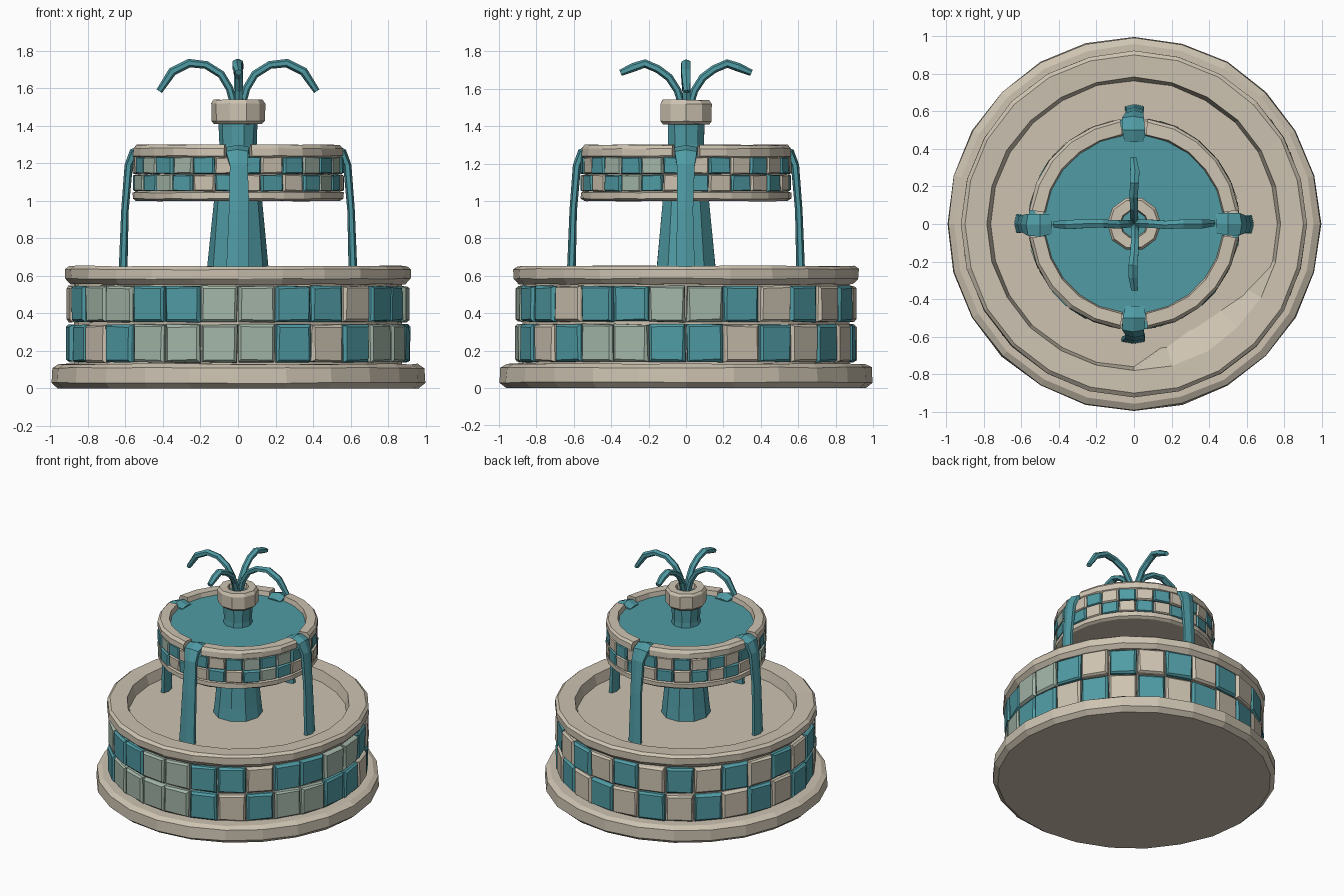
import bpy, bmesh, math, random
from mathutils import Vector, Matrix

random.seed(4)
TAU = math.tau

cube = bpy.data.objects.get("Cube")
if cube:
    bpy.data.objects.remove(cube, do_unlink=True)


def material(name, rgb):
    m = bpy.data.materials.new(name)
    m.use_nodes = True
    m.diffuse_color = (*rgb, 1)
    bsdf = next(n for n in m.node_tree.nodes if n.type == 'BSDF_PRINCIPLED')
    bsdf.inputs["Base Color"].default_value = (*rgb, 1)
    bsdf.inputs["Roughness"].default_value = 0.8
    return m


stone = material("sand stone", (0.61, 0.545, 0.44))
teal = material("teal water", (0.08, 0.33, 0.375))
sage = material("sage tile", (0.37, 0.47, 0.395))


def finish(name, bm, mats):
    bmesh.ops.recalc_face_normals(bm, faces=bm.faces[:])
    me = bpy.data.meshes.new(name)
    bm.to_mesh(me)
    bm.free()
    for m in mats:
        me.materials.append(m)
    ob = bpy.data.objects.new(name, me)
    bpy.context.collection.objects.link(ob)
    return ob


def lathe(name, profile, sides, mat, ring=False, arc=None, jitter=0.0, shape=None):
    """Turn an (r, z) profile; ring closes the profile, arc limits the sweep."""
    bm = bmesh.new()
    start, end = arc or (0, TAU)
    loops = []
    for i in range(sides + (1 if arc else 0)):
        a = start + (end - start) * i / sides
        loop = []
        for r, z in profile:
            if shape:
                r = shape(r, a)
            r -= random.random() * jitter
            dz = random.uniform(-jitter, jitter) * 0.5 if z > 0 else 0
            loop.append(bm.verts.new((r * math.cos(a), r * math.sin(a), z + dz)))
        loops.append(loop)
    n = len(profile)
    spans = list(zip(loops, loops[1:])) + ([] if arc else [(loops[-1], loops[0])])
    for p, q in spans:
        for j in range(n if ring else n - 1):
            k = (j + 1) % n
            bm.faces.new((p[j], q[j], q[k], p[k]))
    if arc:
        bm.faces.new(loops[0])
        bm.faces.new(loops[-1])
    elif not ring:
        bm.faces.new([l[0] for l in loops])
        bm.faces.new([l[-1] for l in loops])
    return finish(name, bm, [mat])


def disc(name, r, z, sides, mat):
    bm = bmesh.new()
    bmesh.ops.create_circle(bm, cap_ends=True, segments=sides, radius=r,
                            matrix=Matrix.Translation((0, 0, z)))
    ob = finish(name, bm, [mat])
    if ob.data.polygons[0].normal.z < 0:
        ob.data.flip_normals()
    return ob


def sweep(name, path, angle, sides, mat, jitter=0.0):
    """Tube along (r, z, half width, half thickness) points, turned to an angle."""
    bm = bmesh.new()
    rot = Matrix.Rotation(angle, 3, 'Z')
    pts = [Vector((p[0], 0, p[1])) for p in path]
    loops = []
    for i, p in enumerate(path):
        t = (pts[min(i + 1, len(pts) - 1)] - pts[max(i - 1, 0)]).normalized()
        side = Vector((0, 1, 0))
        up = t.cross(side)
        shift = side * random.uniform(-jitter, jitter)
        loop = []
        for s in range(sides):
            a = TAU * (s + 0.5) / sides
            v = pts[i] + shift + side * p[2] * math.cos(a) + up * p[3] * math.sin(a)
            loop.append(bm.verts.new(rot @ v))
        loops.append(loop)
    for p, q in zip(loops, loops[1:]):
        for s in range(sides):
            k = (s + 1) % sides
            bm.faces.new((p[s], p[k], q[k], q[s]))
    bm.faces.new(loops[0])
    bm.faces.new(loops[-1])
    return finish(name, bm, [mat])


def tile_row(name, colours, radius, depth, z0, z1, gap, wobble):
    """A ring of slightly pillowed tiles, coloured by a string of N, T and S."""
    bm = bmesh.new()
    n = len(colours)
    for k, c in enumerate(colours):
        a = TAU * (k + 0.5) / n - TAU / 4
        h = radius * math.tan(math.pi / n) - gap
        w = lambda: random.uniform(-wobble, wobble)
        rot = Matrix.Rotation(a, 3, 'Z')
        out = radius + w()
        verts = []
        for r, f in ((radius - depth, 1), (out - wobble * 2, 1), (out, 0.88)):
            for sy, sz in ((-1, -1), (1, -1), (1, 1), (-1, 1)):
                z = (z0 + z1) / 2 + sz * f * (z1 - z0) / 2
                verts.append(bm.verts.new(rot @ Vector((r + w() * .4, sy * h * f + w() * .6, z + w() * .6))))
        faces = [verts[8:12], verts[3::-1]]
        for b in (0, 4):
            for s in range(4):
                k2 = (s + 1) % 4
                faces.append((verts[b + s], verts[b + k2], verts[b + 4 + k2], verts[b + 4 + s]))
        for f in faces:
            bm.faces.new(f).material_index = "NTS".index(c)
    return finish(name, bm, [stone, teal, sage])


# Plinth and tiled drum
lathe("plinth", [(0.965, 0), (1.0, 0.03), (0.995, 0.11), (0.96, 0.13)], 24, stone, jitter=0.006)
lathe("drum_wall", [(0.875, 0.12), (0.875, 0.57)], 28, stone)
tile_row("drum_tiles_upper", "STTNTTSS" + "TN" * 7 + "TSSTTS", 0.908, 0.05, 0.355, 0.545, 0.007, 0.007)
tile_row("drum_tiles_lower", "STNTSSTT" + "NT" * 7 + "TNTSSS", 0.908, 0.05, 0.14, 0.34, 0.007, 0.007)


# Basin rim, whose inner edge runs straight across at the front left
def straight_edge(r, a):
    off = (a + math.radians(55) + math.pi) % TAU - math.pi
    if r < 0.77 and abs(off) < math.radians(35):
        return r * math.cos(math.radians(35)) / math.cos(off)
    return r


lathe("basin_rim", [(0.895, 0.555), (0.925, 0.585), (0.925, 0.635), (0.905, 0.652),
                    (0.785, 0.648), (0.762, 0.555)], 24, stone, ring=True, jitter=0.006, shape=straight_edge)
disc("basin_water", 0.79, 0.567, 24, teal)

# Central column of water
lathe("water_column", [(0.178, 0.55), (0.165, 0.66), (0.132, 1.0), (0.102, 1.3),
                       (0.106, 1.41), (0.085, 1.5)], 10, teal, jitter=0.004)

# Upper bowl with its foot band, tiles and water
lathe("bowl_body", [(0.545, 1.0), (0.565, 1.012), (0.565, 1.045), (0.535, 1.055),
                    (0.535, 1.235), (0.45, 1.235)], 28, stone, jitter=0.004)
tile_row("bowl_tiles_upper", "TNTSTSTNTNTNTNTNTNTNTNTSTSTN", 0.56, 0.04, 1.145, 1.235, 0.004, 0.005)
tile_row("bowl_tiles_lower", "NTNTSTNTNTNTNTNTNTNTNTSTSTNT", 0.56, 0.04, 1.052, 1.14, 0.004, 0.005)
disc("bowl_water", 0.49, 1.265, 24, teal)

# Bowl rim in four arcs, leaving spouts for the falling streams
gap = math.radians(7.5)
for i, place in enumerate(("front_left", "back_left", "back_right", "front_right")):
    a = (i - 1) * TAU / 4
    lathe("bowl_rim_" + place, [(0.55, 1.225), (0.568, 1.24), (0.566, 1.28), (0.55, 1.3),
                                (0.485, 1.3), (0.47, 1.23)], 5, stone, ring=True,
          arc=(a + gap, a + TAU / 4 - gap), jitter=0.005)

# Nozzle collar
lathe("nozzle", [(0.13, 1.41), (0.145, 1.425), (0.146, 1.52), (0.132, 1.54),
                 (0.078, 1.54), (0.07, 1.49), (0.09, 1.41)], 10, stone, ring=True, jitter=0.004)

# Falling streams and arching jets, one of each per side
for i, place in enumerate(("left", "back", "right", "front")):
    a = i * TAU / 4
    k = 1.25 if place == "front" else 1.0
    sweep("stream_" + place, [(0.44, 1.262, 0.06, 0.015), (0.5, 1.275, 0.07, 0.025),
                              (0.555, 1.255, 0.068, 0.028), (0.583, 1.19, 0.055, 0.022),
                              (0.603, 0.95, 0.05 * k, 0.02), (0.615, 0.56, 0.058 * k, 0.024)],
          a, 6, teal, 0.006)
    if place in ("left", "right"):
        arch = [(0.015, 1.49), (0.045, 1.6), (0.09, 1.675), (0.17, 1.725),
                (0.26, 1.735), (0.35, 1.69), (0.42, 1.585)]
    else:
        arch = [(0.015, 1.49), (0.045, 1.59), (0.09, 1.66), (0.15, 1.705),
                (0.22, 1.735), (0.28, 1.715), (0.35, 1.685)]
    sizes = (0.024, 0.024, 0.025, 0.025, 0.027, 0.028, 0.02)
    sweep("jet_" + place, [(r, z, s, s * 0.85) for (r, z), s in zip(arch, sizes)], a, 6, teal, 0.006)
